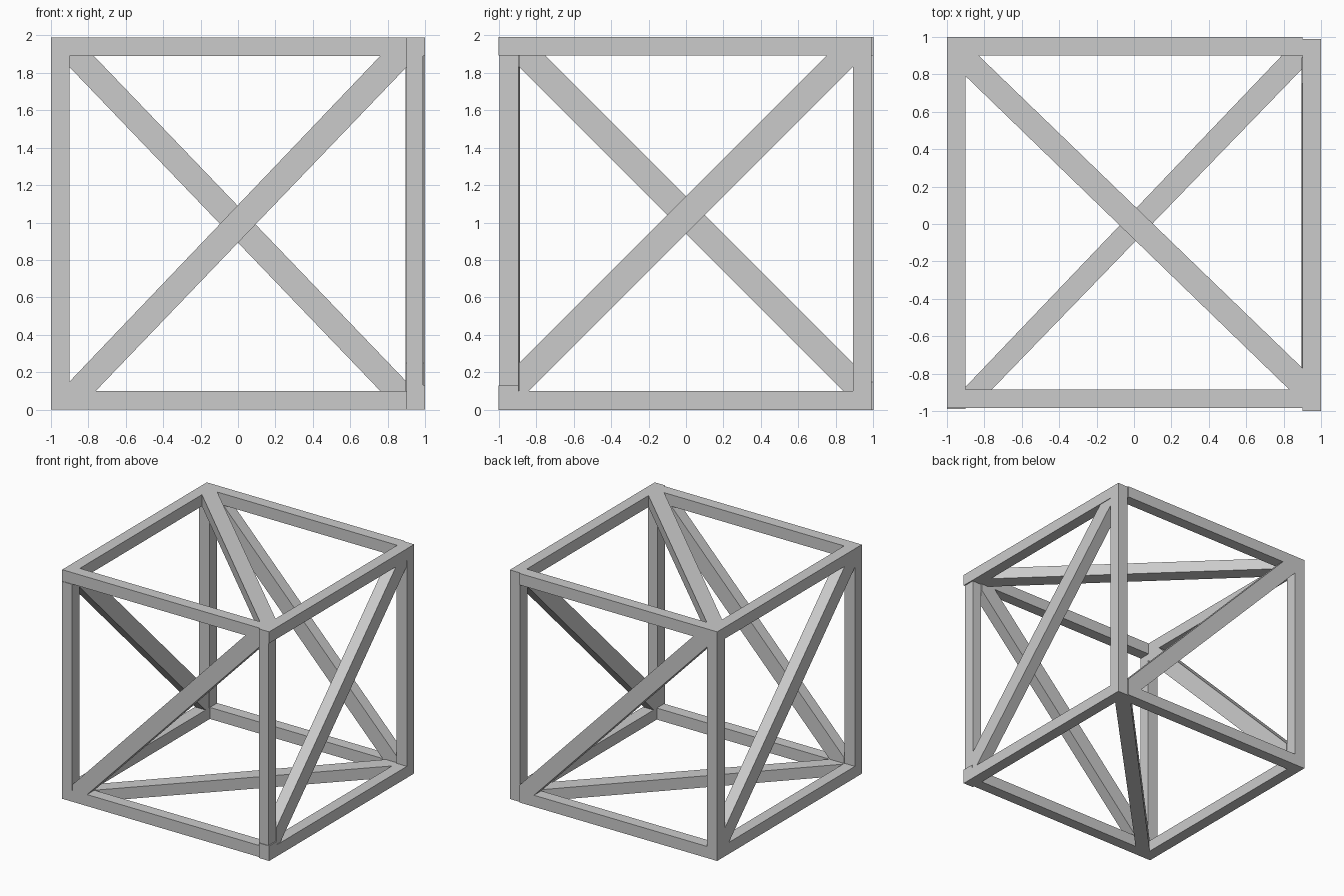
import bpy, bmesh

if "Cube" in bpy.data.objects:
    bpy.data.objects.remove(bpy.data.objects["Cube"])


def prism(name, pts, place, d0, d1):
    """Extrude a 2D outline between depths d0 and d1; place maps (u, v, d) to xyz."""
    bm = bmesh.new()
    a = [bm.verts.new(place(u, v, d0)) for u, v in pts]
    b = [bm.verts.new(place(u, v, d1)) for u, v in pts]
    bm.faces.new(a)
    bm.faces.new(b[::-1])
    n = len(pts)
    for i in range(n):
        j = (i + 1) % n
        bm.faces.new((a[j], a[i], b[i], b[j]))
    bmesh.ops.recalc_face_normals(bm, faces=bm.faces)
    me = bpy.data.meshes.new(name)
    bm.to_mesh(me)
    bm.free()
    ob = bpy.data.objects.new(name, me)
    bpy.context.collection.objects.link(ob)
    return ob


def xy(u, v, d): return (u, v, d)
def xz(u, v, d): return (u, d, v)
def yz(u, v, d): return (d, u, v)


def box(name, x0, x1, y0, y1, z0, z1):
    prism(name, [(x0, y0), (x1, y0), (x1, y1), (x0, y1)], xy, z0, z1)


def brace(name, place, d0, d1, rect, left, right, rising):
    """Diagonal strut mitred into the opening rect = (u0, u1, v0, v1).
    left and right are the (along u, along v) lengths of the mitred ends."""
    u0, u1, v0, v1 = rect
    if not rising:
        v0, v1 = v1, v0
    s = 1 if rising else -1
    pts = [(u0, v0 + s * left[1]), (u0, v0), (u0 + left[0], v0),
           (u1, v1 - s * right[1]), (u1, v1), (u1 - right[0], v1)]
    prism(name, pts, place, d0, d1)


# bottom and top square frames
for level, z0, z1 in (("bottom", 0, 0.10), ("top", 1.89, 1.99)):
    box(level + "_front_rail", -1, 0.9, -0.985, -0.885, z0, z1)
    box(level + "_back_rail", -1, 0.9, 0.9, 1, z0, z1)
    box(level + "_left_rail", -1, -0.9, -0.885, 0.9, z0, z1)
    box(level + "_right_rail", 0.9, 1, -1, 0.99, z0, z1)

# corner posts
box("front_left_post", -1, -0.9, -0.99, -0.89, 0.1, 1.89)
box("back_left_post", -1, -0.9, 0.895, 1, 0.1, 1.89)
box("back_right_post", 0.9, 1, 0.89, 0.99, 0.1, 1.89)
box("front_right_foot", 0.9, 1, -1, -0.895, 0.1, 0.13)
box("front_right_post", 0.9, 0.99, -0.995, -0.895, 0.13, 1.89)

# one diagonal brace on each face
front = (-0.9, 0.9, 0.10, 1.89)
side = (-0.89, 0.89, 0.10, 1.89)
flat = (-0.9, 0.9, -0.885, 0.9)
brace("front_brace", xz, -0.985, -0.885, front, (0.14, 0.05), (0.14, 0.06), True)
brace("back_brace", xz, 0.9, 1.0, front, (0.13, 0.06), (0.14, 0.05), False)
brace("right_brace", yz, 0.895, 0.995, side, (0.05, 0.15), (0.14, 0.06), True)
brace("left_brace", yz, -1.0, -0.9, side, (0.14, 0.06), (0.05, 0.15), False)
brace("bottom_brace", xy, 0, 0.1, flat, (0.14, 0.015), (0.11, 0.07), True)
brace("top_brace", xy, 1.89, 1.99, flat, (0.07, 0.11), (0.07, 0.115), False)
